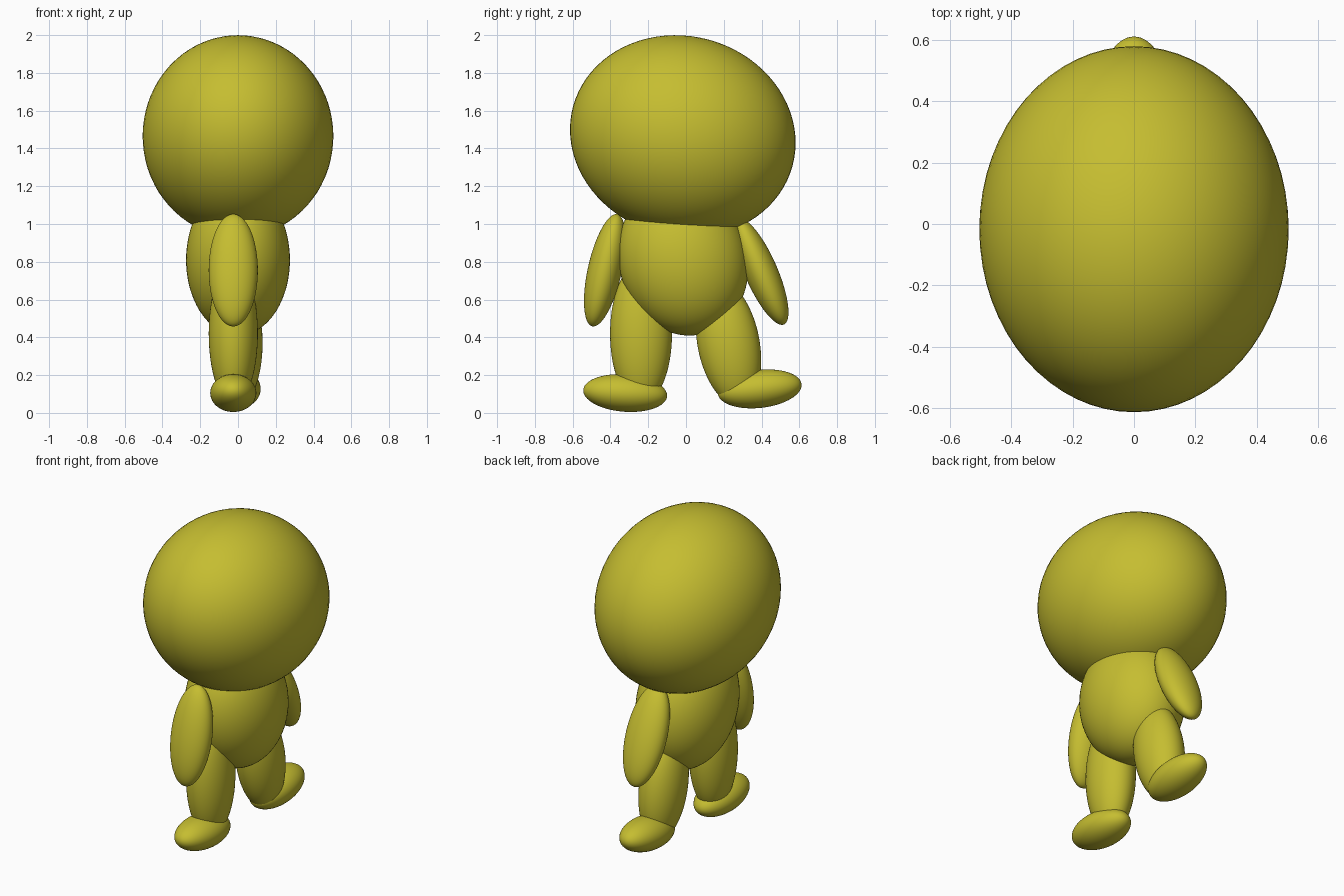
import bpy
import math

if "Cube" in bpy.data.objects:
    bpy.data.objects.remove(bpy.data.objects["Cube"])

# single flat colour
mat = bpy.data.materials.new("mustard_yellow")
mat.diffuse_color = (0.56, 0.51, 0.03, 1.0)
mat.use_nodes = True
mat.node_tree.nodes["Principled BSDF"].inputs["Base Color"].default_value = mat.diffuse_color


def ellipsoid(name, center, semi_axes, tilt):
    """Smooth ellipsoid tilted about the x axis (degrees)."""
    bpy.ops.mesh.primitive_uv_sphere_add(segments=64, ring_count=40, radius=1, location=center)
    ob = bpy.context.object
    ob.name = name
    ob.scale = semi_axes
    ob.rotation_euler.x = math.radians(tilt)
    bpy.ops.object.transform_apply(location=False, rotation=True, scale=True)
    bpy.ops.object.shade_smooth()
    ob.data.materials.append(mat)


# big egg-shaped head and the body
ellipsoid("head", (0, -0.017, 1.465), (0.505, 0.602, 0.529), -15.3)
ellipsoid("body", (0, -0.015, 0.81), (0.275, 0.34, 0.405), 16)

# limbs on the front side (-y)
ellipsoid("front_arm", (-0.025, -0.43, 0.755), (0.13, 0.09, 0.304), -12.6)
ellipsoid("front_leg", (-0.025, -0.238, 0.42), (0.13, 0.164, 0.375), 0)
ellipsoid("front_foot", (-0.025, -0.322, 0.105), (0.122, 0.2225, 0.099), -4.3)

# limbs on the back side (+y)
ellipsoid("back_arm", (0, 0.397, 0.748), (0.13, 0.087, 0.305), 23.5)
ellipsoid("back_leg", (0, 0.225, 0.37), (0.13, 0.164, 0.336), 10.8)
ellipsoid("back_foot", (0, 0.39, 0.127), (0.12, 0.223, 0.1005), 6.5)
